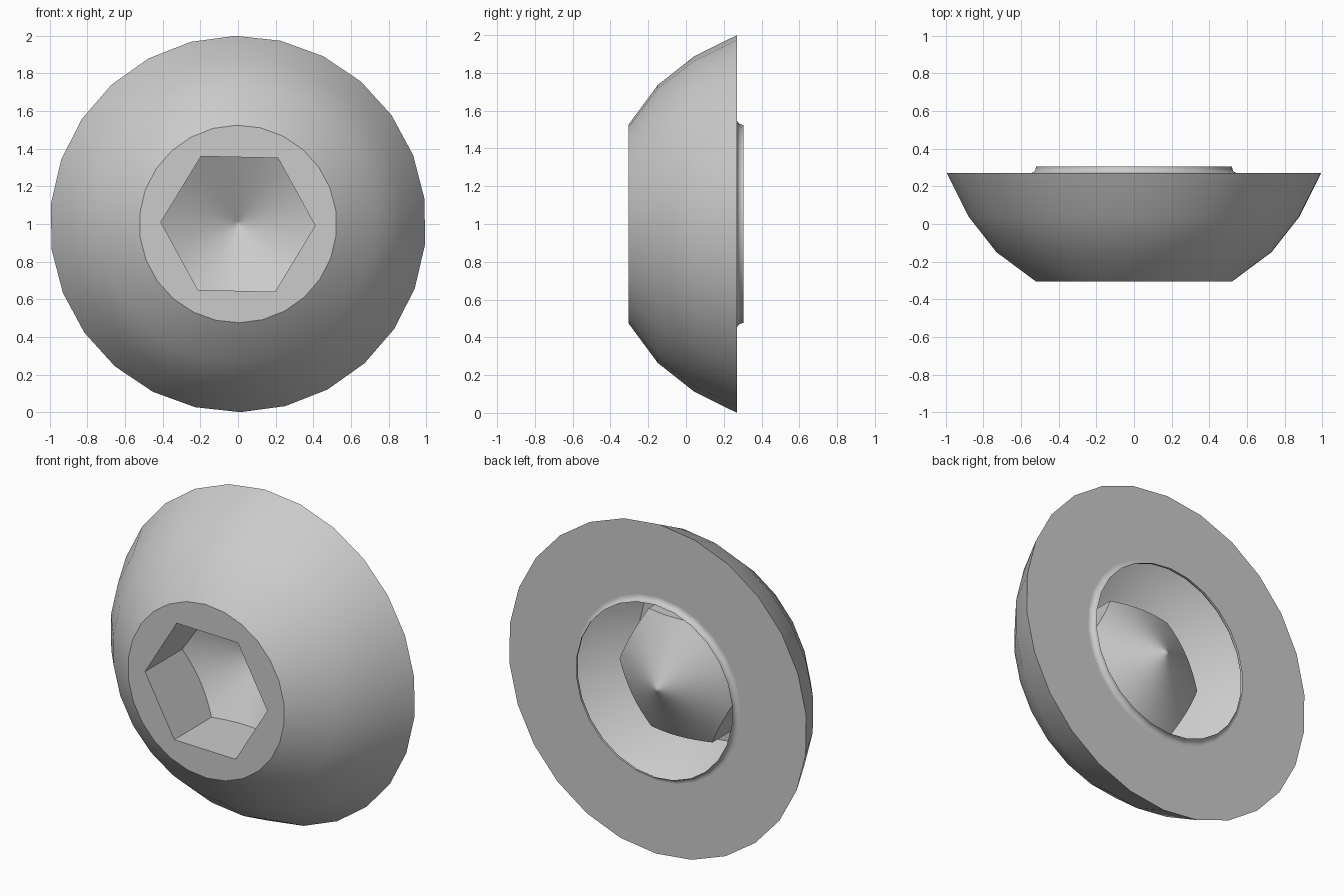
import bpy, bmesh
from math import sin, cos, tan, pi, radians

if "Cube" in bpy.data.objects:
    bpy.data.objects.remove(bpy.data.objects["Cube"], do_unlink=True)

SIDES = 26          # facets around the head
HEX_STEPS = 8       # pieces per hexagon edge
HEX_R = 0.41
FRONT, BACK, RIM = -0.305, 0.27, 0.305
NECK_R, FILLET = 0.525, 0.03
APEX, SLOPE = 0.285, 0.57

steel = bpy.data.materials.new("grey_steel")
steel.use_nodes = True
grey = (0.6, 0.6, 0.6, 1)
steel.diffuse_color = grey
steel.node_tree.nodes["Principled BSDF"].inputs["Base Color"].default_value = grey

bm = bmesh.new()


def ring(y, r):
    """Circle of vertices around the y axis."""
    turn = [radians(90.7) + 2 * pi * i / SIDES for i in range(SIDES)]
    return [bm.verts.new((r * cos(t), y, 1 + r * sin(t))) for t in turn]


def bridge(a, b):
    """Quads between two closed loops of equal length."""
    n = len(a)
    return [bm.faces.new((a[i], a[(i + 1) % n], b[(i + 1) % n], b[i])) for i in range(n)]


def loop_edges(loop):
    return [bm.edges.get((loop[i - 1], loop[i])) for i in range(len(loop))]


# Domed head, flat back and filleted open neck
profile = [(FRONT, NECK_R), (-0.15, 0.735), (0.04, 0.885), (BACK, 1.0)]
for k in range(6):
    a = k / 5 * pi / 2
    profile.append((BACK + FILLET * (1 - cos(a)), NECK_R + FILLET * (1 - sin(a))))
profile.append((RIM, NECK_R))
rings = [ring(y, r) for y, r in profile]
strips = [bridge(a, b) for a, b in zip(rings, rings[1:])]
back_faces = strips[3]

# Hexagon outline, slightly turned, with subdivided edges
corners = [(HEX_R * cos(t), HEX_R * sin(t))
           for t in (radians(-1.3) + i * pi / 3 for i in range(6))]
outline = []
for i, (x, z) in enumerate(corners):
    nx, nz = corners[(i + 1) % 6]
    for s in range(HEX_STEPS):
        f = s / HEX_STEPS
        outline.append((x + (nx - x) * f, z + (nz - z) * f))


def hex_loop(scale, y=None):
    """Hexagon loop, flat at y or lying on the drilled cone."""
    loop = []
    for x, z in outline:
        r = scale * (x * x + z * z) ** 0.5
        depth = APEX - SLOPE * r if y is None else y
        loop.append(bm.verts.new((x * scale, depth, 1 + z * scale)))
    return loop


# Socket walls and conical bottom
mouth, floor, tip = hex_loop(1, FRONT), hex_loop(1), hex_loop(0.04)
bridge(mouth, floor)
bridge(floor, tip)
point = bm.verts.new((0, APEX, 1))
for i in range(len(tip)):
    bm.faces.new((tip[i - 1], tip[i], point))

# Flat front face around the socket
bmesh.ops.triangle_fill(bm, use_beauty=True, use_dissolve=False,
                        edges=loop_edges(rings[0]) + loop_edges(mouth), normal=(0, -1, 0))
bmesh.ops.recalc_face_normals(bm, faces=bm.faces[:])
bm.faces.index_update()
back_ids = [f.index for f in back_faces]

mesh = bpy.data.meshes.new("screw_head")
bm.to_mesh(mesh)
bm.free()
mesh.materials.append(steel)
head = bpy.data.objects.new("screw_head", mesh)
bpy.context.collection.objects.link(head)

bpy.ops.object.select_all(action="DESELECT")
head.select_set(True)
bpy.context.view_layer.objects.active = head
bpy.ops.object.shade_smooth_by_angle(angle=radians(30))

# Keep the back plane flat, with a crisp edge at the fillet
for i in back_ids:
    mesh.polygons[i].use_smooth = False
